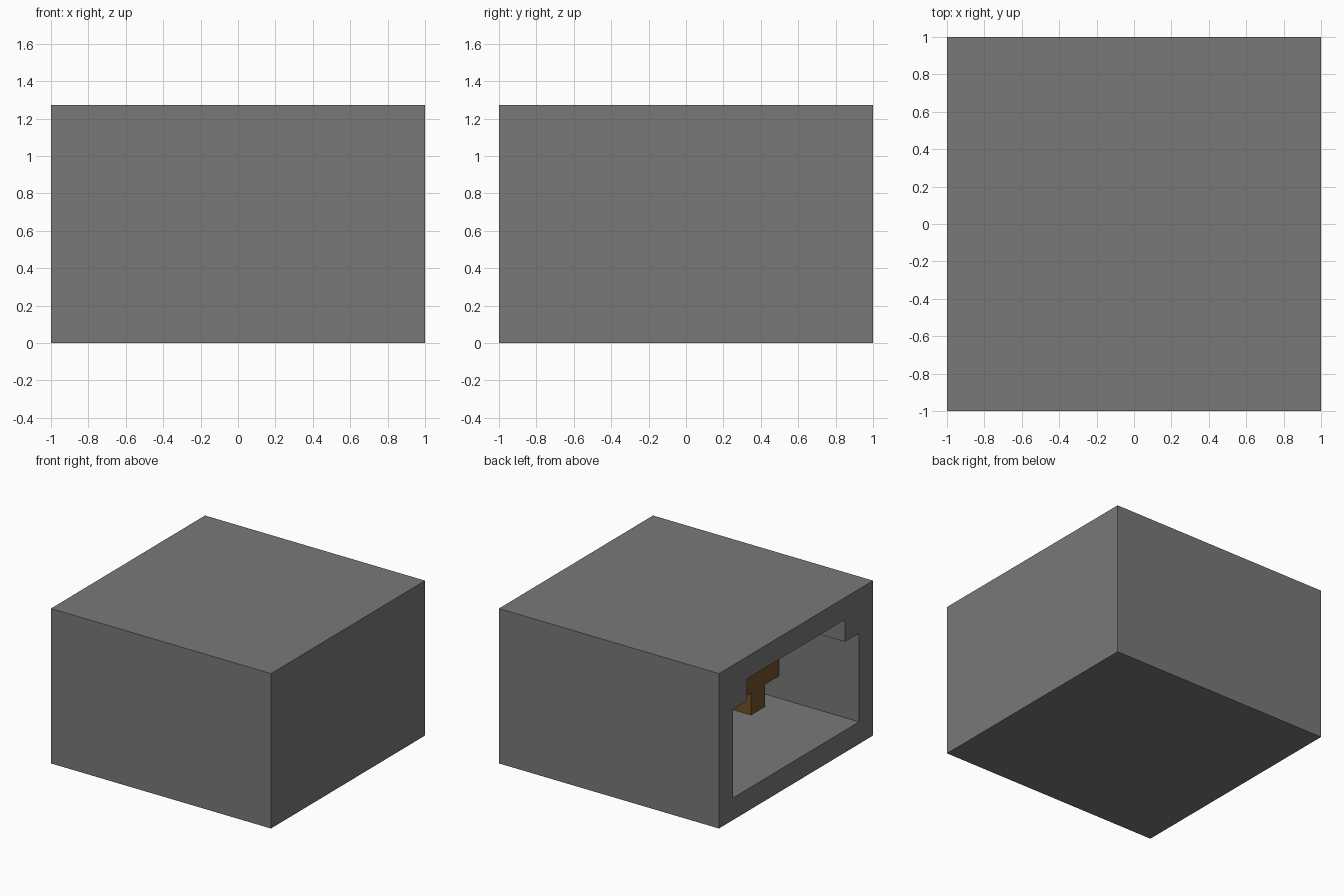
import bpy
import bmesh

if "Cube" in bpy.data.objects:
    bpy.data.objects.remove(bpy.data.objects["Cube"], do_unlink=True)

U = 2 / 11            # one block of the grid
DEEP, TALL = 11, 7    # outer size in blocks


def material(name, colour):
    mat = bpy.data.materials.new(name)
    mat.use_nodes = True
    mat.diffuse_color = colour
    mat.node_tree.nodes["Principled BSDF"].inputs["Base Color"].default_value = colour
    return mat


def prism(name, profile, x0, x1, mat):
    """Extrude a (y, z) profile along x; all sizes are in blocks."""
    bm = bmesh.new()
    face = bm.faces.new([bm.verts.new(((x0 - DEEP / 2) * U, y * U, z * U)) for y, z in profile])
    grown = bmesh.ops.extrude_face_region(bm, geom=[face])["geom"]
    moved = [v for v in grown if isinstance(v, bmesh.types.BMVert)]
    bmesh.ops.translate(bm, verts=moved, vec=((x1 - x0) * U, 0, 0))
    bmesh.ops.recalc_face_normals(bm, faces=bm.faces)
    mesh = bpy.data.meshes.new(name)
    bm.to_mesh(mesh)
    bm.free()
    mesh.materials.append(mat)
    obj = bpy.data.objects.new(name, mesh)
    bpy.context.collection.objects.link(obj)
    return obj


def mirrored(half):
    """Complete a half profile across y = 0."""
    return half + [(-y, z) for y, z in reversed(half)]


stone = material("grey stone", (0.19, 0.19, 0.19, 1))
wood = material("brown wood", (0.16, 0.085, 0.021, 1))

# Stone shell, hollowed from one side with a stepped ceiling
shell = prism("stone_shell", mirrored([(5.5, 0), (5.5, TALL)]), 0, DEEP, stone)
hollow = prism("hollow_cutter", mirrored([(4.5, 1), (4.5, 5), (3.5, 5), (3.5, 6)]), -1, 10, stone)
hollow.hide_render = True
cut = shell.modifiers.new("hollow", "BOOLEAN")
cut.operation = "DIFFERENCE"
cut.solver = "EXACT"
cut.object = hollow
bpy.context.view_layer.objects.active = shell
bpy.ops.object.modifier_apply(modifier=cut.name)
bpy.data.objects.remove(hollow, do_unlink=True)

# Wooden bench across the room: plank and inset legs in one outline
bench = mirrored([(4.5, 3), (4.5, 2), (3.5, 2), (3.5, 1), (2.5, 1), (2.5, 2)])
prism("wooden_bench", bench, 4, 7, wood)
